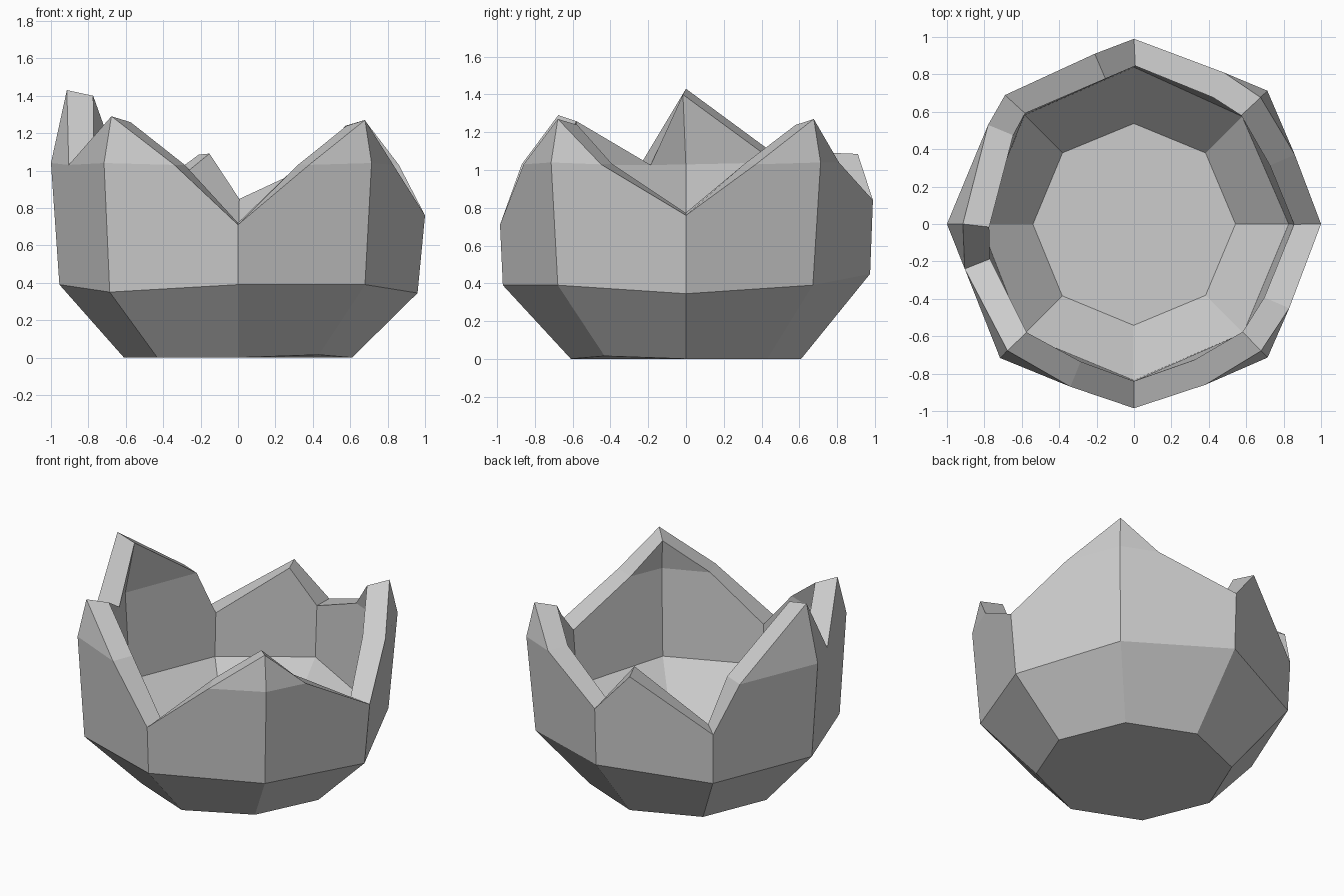
import bpy, bmesh, math

if "Cube" in bpy.data.objects:
    bpy.data.objects.remove(bpy.data.objects["Cube"])

bm = bmesh.new()

def polar(i, r, z):
    a = math.radians(45 * i)
    return bm.verts.new((r * math.cos(a), r * math.sin(a), z))

# Base and lower belt, counter-clockwise from +x
base = [polar(i, 0.61, 0.015 if i == 7 else 0.0) for i in range(8)]
belt_r = [0.96, 0.95, 0.975, 0.96, 0.955, 0.97, 0.97, 0.96]
belt_z = [0.345, 0.39, 0.45, 0.39, 0.39, 0.35, 0.39, 0.39]
belt = [polar(i, r, z) for i, (r, z) in enumerate(zip(belt_r, belt_z))]

# Rim valleys, shoulder corners and peaks keyed by octagon corner
valley = {i: polar(i, r, z) for i, r, z in
          [(0, 1.0, 0.76), (2, 0.99, 0.84), (3, 0.975, 0.73), (6, 0.985, 0.71)]}
shoulder = {i: polar(i, r, 1.04) for i, r in [(1, 1.008), (4, 1.0), (5, 1.013), (7, 1.01)]}
peak = {i: polar(i, r, z) for i, r, z in
        [(1, 0.957, 1.27), (4, 0.915, 1.43), (5, 0.957, 1.29), (7, 0.96, 1.27)]}

# Extra break point on the rim between corner i and i + 1
breaks = {0: (0.86, 0.37, 1.03), 1: (0.48, 0.81, 1.04), 2: (-0.21, 0.91, 1.085),
          3: (-0.78, 0.53, 1.04), 4: (-0.905, -0.24, 1.03), 5: (-0.34, -0.87, 1.03),
          6: (0.38, -0.86, 1.03), 7: (0.83, -0.45, 1.03)}

# Wall panels of the broken shell
bm.faces.new(base[::-1])
for i in range(8):
    j = (i + 1) % 8
    mid = bm.verts.new(breaks[i])
    bm.faces.new((base[i], base[j], belt[j], belt[i]))
    side = [valley.get(k) or shoulder[k] for k in (i, j)]
    bm.faces.new((belt[i], belt[j], side[1], mid, side[0]))
    if i in peak:
        bm.faces.new((shoulder[i], mid, peak[i]))
    if j in peak:
        bm.faces.new((mid, shoulder[j], peak[j]))

bmesh.ops.recalc_face_normals(bm, faces=bm.faces[:])
if next(f for f in bm.faces if len(f.verts) == 8).normal.z > 0:
    bmesh.ops.reverse_faces(bm, faces=bm.faces[:])
mesh = bpy.data.meshes.new("broken_shell")
bm.to_mesh(mesh)
bm.free()
shell = bpy.data.objects.new("broken_shell", mesh)
bpy.context.collection.objects.link(shell)

# Shell thickness, grown inward
solid = shell.modifiers.new("thickness", 'SOLIDIFY')
solid.thickness = 0.145
solid.offset = -1
